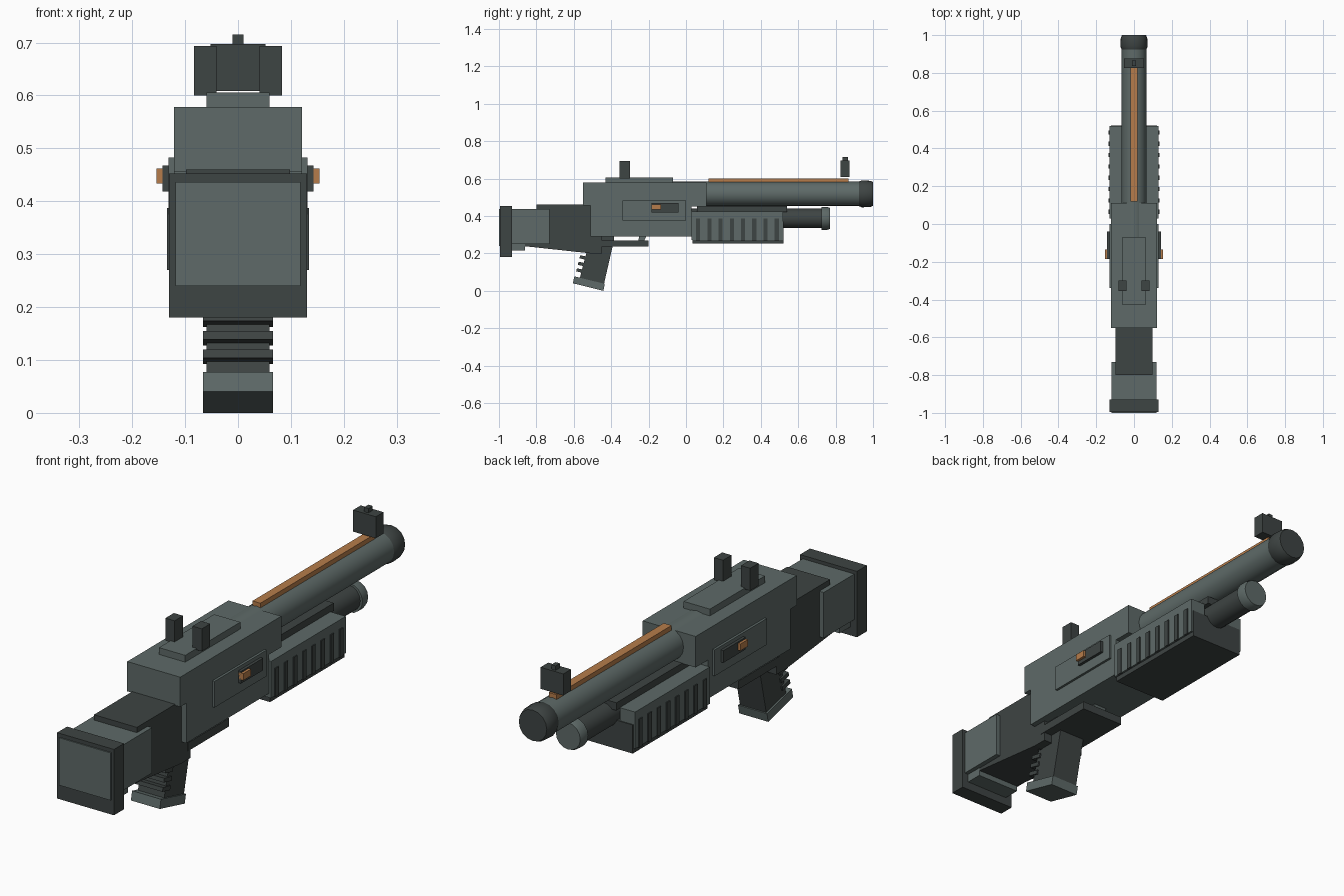
import bpy, bmesh, math
from mathutils import Matrix

cube = bpy.data.objects.get("Cube")
if cube:
    bpy.data.objects.remove(cube, do_unlink=True)


def material(name, colour):
    m = bpy.data.materials.new(name)
    m.use_nodes = True
    m.diffuse_color = (*colour, 1)
    m.node_tree.nodes["Principled BSDF"].inputs["Base Color"].default_value = (*colour, 1)
    return m


light = material("grey_steel", (0.112, 0.144, 0.138))
dark = material("dark_grey", (0.048, 0.058, 0.056))
orange = material("copper_orange", (0.468, 0.202, 0.069))


def finish(name, bm, mat):
    bmesh.ops.recalc_face_normals(bm, faces=bm.faces)
    mesh = bpy.data.meshes.new(name)
    bm.to_mesh(mesh)
    bm.free()
    mesh.materials.append(mat)
    ob = bpy.data.objects.new(name, mesh)
    bpy.context.collection.objects.link(ob)
    return ob


def box(name, mat, x, y, z):
    """Box spanning three (low, high) ranges."""
    bm = bmesh.new()
    bmesh.ops.create_cube(bm, size=1)
    for v in bm.verts:
        v.co = [lo + (c + 0.5) * (hi - lo) for c, (lo, hi) in zip(v.co, (x, y, z))]
    return finish(name, bm, mat)


def mid_box(name, mat, half, y, z):
    return box(name, mat, (-half, half), y, z)


def pair(name, mat, x, y, z):
    """The same box on both sides."""
    box("left_" + name, mat, x, y, z)
    box("right_" + name, mat, (-x[1], -x[0]), y, z)


def profile(name, mat, half, points):
    """Side outline in y and z, extruded across the width."""
    bm = bmesh.new()
    face = bm.faces.new([bm.verts.new((-half, y, z)) for y, z in points])
    ext = bmesh.ops.extrude_face_region(bm, geom=[face])
    for v in ext["geom"]:
        if isinstance(v, bmesh.types.BMVert):
            v.co.x = half
    return finish(name, bm, mat)


def tube(name, mat, z, rings, sides=16):
    """Closed round part along y, from (y, radius) rings."""
    bm = bmesh.new()
    loops = []
    for y, r in rings:
        angles = [2 * math.pi * i / sides for i in range(sides)]
        loops.append([bm.verts.new((r * math.sin(a), y, z + r * math.cos(a))) for a in angles])
    for a, b in zip(loops, loops[1:]):
        for i in range(sides):
            j = (i + 1) % sides
            bm.faces.new((a[i], a[j], b[j], b[i]))
    bm.faces.new(loops[0])
    bm.faces.new(loops[-1])
    ob = finish(name, bm, mat)
    bpy.ops.object.select_all(action="DESELECT")
    ob.select_set(True)
    bpy.context.view_layer.objects.active = ob
    bpy.ops.object.shade_smooth_by_angle(angle=math.radians(30))
    return ob


# Stock
mid_box("butt_pad", dark, 0.13, (-0.995, -0.93), (0.18, 0.452))
mid_box("butt_plate", light, 0.118, (-1.0, -0.994), (0.24, 0.436))
mid_box("stock_shell", light, 0.118, (-0.93, -0.73), (0.25, 0.438))
mid_box("stock_heel", light, 0.1, (-0.93, -0.86), (0.215, 0.25))
profile("stock_core", dark, 0.098, [(-0.8, 0.46), (-0.45, 0.46), (-0.45, 0.2),
                                    (-0.51, 0.2), (-0.86, 0.238), (-0.86, 0.3), (-0.8, 0.3)])

# Receiver
profile("receiver", light, 0.121, [(-0.55, 0.578), (0.11, 0.578), (0.11, 0.45), (0.03, 0.45),
                                   (0.03, 0.29), (-0.51, 0.29), (-0.51, 0.455), (-0.55, 0.455)])
mid_box("top_plate", light, 0.06, (-0.43, -0.07), (0.57, 0.606))
pair("side_panel", light, (0.11, 0.131), (-0.34, 0.0), (0.375, 0.483))
pair("side_port", dark, (0.12, 0.143), (-0.185, -0.04), (0.418, 0.468))
pair("port_tab", orange, (0.13, 0.154), (-0.185, -0.135), (0.434, 0.462))

# Sights
pair("rear_sight", dark, (0.041, 0.083), (-0.355, -0.3), (0.6, 0.693))
mid_box("front_sight", dark, 0.052, (0.825, 0.875), (0.608, 0.697))
mid_box("front_sight_post", dark, 0.01, (0.837, 0.865), (0.69, 0.715))

# Barrel and lower tube
tube("barrel", light, 0.518, [(-0.07, 0.066), (0.95, 0.066)])
tube("muzzle_cap", dark, 0.518, [(0.925, 0.066), (0.94, 0.072), (0.985, 0.07), (1.0, 0.064)])
mid_box("barrel_rail", orange, 0.018, (0.12, 0.87), (0.57, 0.6))
tube("lower_tube", dark, 0.387, [(0.03, 0.052), (0.73, 0.052)])
tube("lower_tube_cap", light, 0.387, [(0.725, 0.061), (0.755, 0.061), (0.77, 0.056)])
mid_box("tube_bridge", dark, 0.06, (0.06, 0.54), (0.42, 0.452))

# Fore grip with side slots
mid_box("fore_grip_base", dark, 0.122, (0.035, 0.522), (0.252, 0.37))
pair("fore_grip_side", light, (0.06, 0.13), (0.03, 0.518), (0.272, 0.424))
for i in range(8):
    y = 0.065 + i * 0.06
    pair(f"fore_grip_slot_{i + 1}", dark, (0.125, 0.134), (y - 0.011, y + 0.011), (0.27, 0.387))

# Trigger group
mid_box("trigger_guard", dark, 0.1, (-0.47, -0.2), (0.236, 0.27))
mid_box("guard_mount", dark, 0.08, (-0.47, -0.385), (0.265, 0.3))
profile("trigger", light, 0.03, [(-0.255, 0.265), (-0.225, 0.265), (-0.21, 0.295), (-0.25, 0.295)])

# Hand grip
profile("hand_grip", dark, 0.06, [(-0.57, 0.06), (-0.44, 0.03), (-0.385, 0.27), (-0.515, 0.27)])
profile("grip_base", light, 0.066, [(-0.605, 0.04), (-0.442, 0.0), (-0.434, 0.037), (-0.597, 0.077)])
for i in range(4):
    z = 0.11 + i * 0.035
    y = -0.585 + (z - 0.08) * 0.25
    profile(f"grip_rib_{i + 1}", dark, 0.066, [(y - 0.01, z - 0.006), (y + 0.04, z - 0.018),
                                               (y + 0.044, z), (y - 0.006, z + 0.01)])
